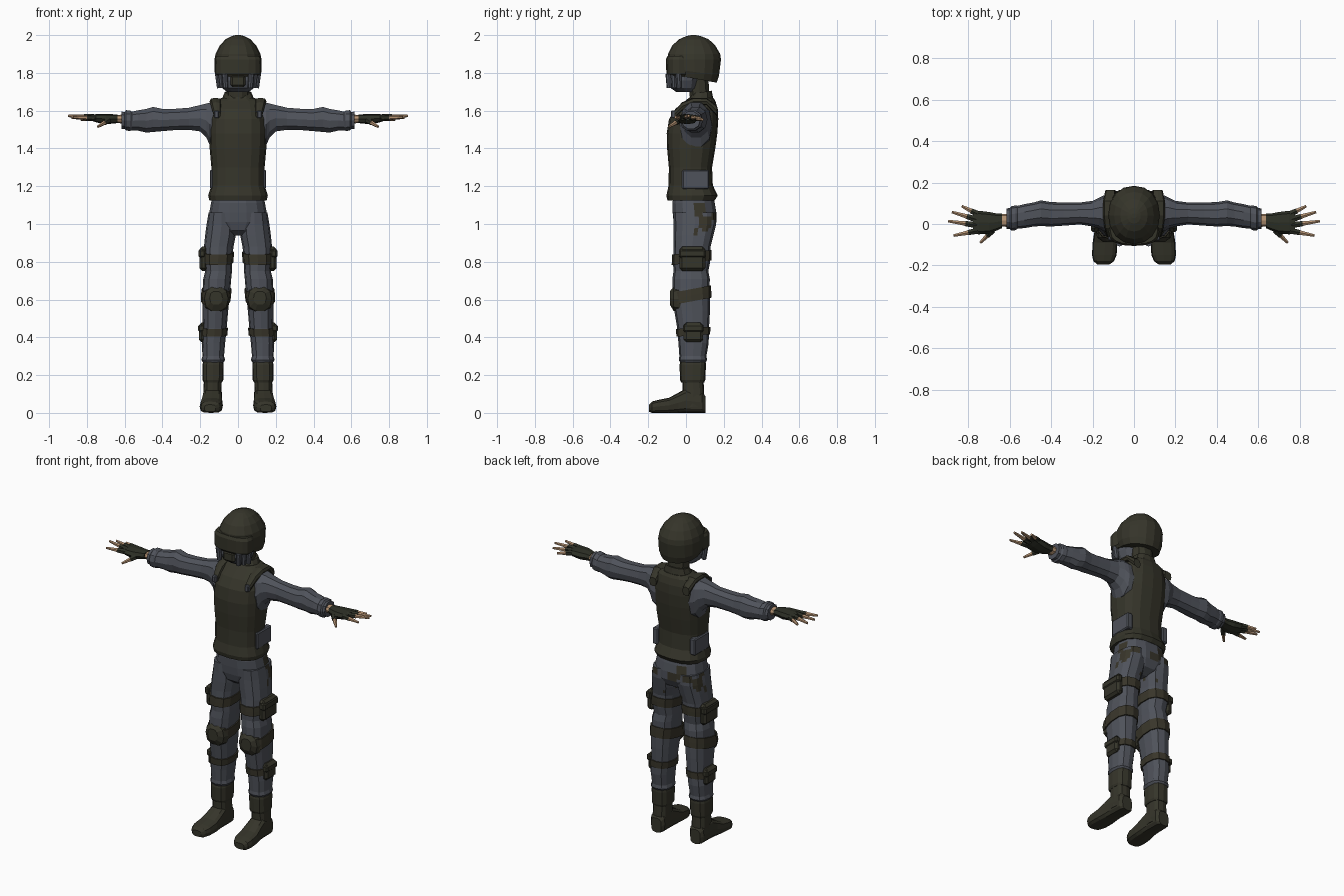
import bpy, bmesh, math
from mathutils import Vector, noise


def material(name, rgb):
    m = bpy.data.materials.new(name)
    m.diffuse_color = (*rgb, 1)
    return m


OLIVE = material("olive armour", (0.036, 0.035, 0.023))
STRAP = material("brown olive strap", (0.040, 0.036, 0.023))
CLOTH = material("blue grey cloth", (0.078, 0.085, 0.103))
GLOVE = material("dark green glove", (0.026, 0.029, 0.019))
SKIN = material("skin", (0.46, 0.29, 0.17))


def finish(name, bm, mats, mirror=False, bevel=0):
    bmesh.ops.recalc_face_normals(bm, faces=bm.faces)
    me = bpy.data.meshes.new(name)
    bm.to_mesh(me)
    bm.free()
    for m in mats:
        me.materials.append(m)
    ob = bpy.data.objects.new(name, me)
    bpy.context.collection.objects.link(ob)
    if bevel:
        b = ob.modifiers.new("bevel", 'BEVEL')
        b.width = bevel
        b.segments = 1
    if mirror:
        mod = ob.modifiers.new("mirror", 'MIRROR')
        mod.use_mirror_merge = False
    return ob


AXES = {'x': lambda t, a, b: (t, a, b),
        'y': lambda t, a, b: (a, t, b),
        'z': lambda t, a, b: (a, b, t)}


def loft(name, rings, mat, axis='z', n=12, p=2.3, mirror=False, camo=False):
    """Rings are (t, a0, a1, b0, b1[, tilt]): extents of a rounded section at t."""
    bm = bmesh.new()
    rows = []
    for t, a0, a1, b0, b1, *tilt in rings:
        row = []
        for i in range(n):
            ang = 2 * math.pi * i / n
            c, s = math.cos(ang), math.sin(ang)
            u = math.copysign(abs(c) ** (2 / p), c) if abs(c) > 1e-6 else 0
            v = math.copysign(abs(s) ** (2 / p), s) if abs(s) > 1e-6 else 0
            a = (a0 + a1) / 2 + u * (a1 - a0) / 2
            b = (b0 + b1) / 2 + v * (b1 - b0) / 2
            tt = t + (tilt[0] * v if tilt else 0)
            row.append(bm.verts.new(AXES[axis](tt, a, b)))
        rows.append(row)
    for r, q in zip(rows, rows[1:]):
        for i in range(n):
            j = (i + 1) % n
            bm.faces.new((r[i], r[j], q[j], q[i]))
    bm.faces.new(rows[0])
    bm.faces.new(rows[-1])
    if camo:
        # Irregular dark patches over the seat of the trousers
        def zone(c):
            return c.y > 0.03 and 0.9 < c.z < 1.08
        edges = {e for f in bm.faces if zone(f.calc_center_median()) for e in f.edges}
        bmesh.ops.subdivide_edges(bm, edges=list(edges), cuts=2, use_grid_fill=True)
        for f in bm.faces:
            c = f.calc_center_median()
            if zone(c) and noise.noise(Vector((c.x * 22, c.y * 22, c.z * 16))) > 0.22:
                f.material_index = 1
    return finish(name, bm, [mat, STRAP], mirror)


def sym(rings):
    """Expand (z, half_width, y0, y1[, tilt]) into full ring extents."""
    return [(r[0], -r[1], r[1], *r[2:]) for r in rings]


def box(name, x, y, z, mat, bevel=0.01, mirror=True):
    bm = bmesh.new()
    bmesh.ops.create_cube(bm, size=1)
    for v in bm.verts:
        v.co = [(lo + hi) / 2 + c * (hi - lo) for c, (lo, hi) in zip(v.co, (x, y, z))]
    return finish(name, bm, [mat], mirror, bevel)


def tube(name, p0, p1, r0, r1, mat, n=6):
    p0, p1 = Vector(p0), Vector(p1)
    d = p1 - p0
    bm = bmesh.new()
    bmesh.ops.create_cone(bm, cap_ends=True, segments=n, radius1=r0, radius2=r1, depth=d.length)
    rot = d.to_track_quat('Z', 'Y')
    for v in bm.verts:
        v.co = rot @ v.co + (p0 + p1) / 2
    return finish(name, bm, [mat], True)


# Helmet with a sloping lower rim
loft("helmet", sym([
    (1.770, 0.112, -0.075, 0.163, -0.022), (1.805, 0.124, -0.086, 0.175, -0.018),
    (1.87, 0.125, -0.098, 0.185), (1.90, 0.119, -0.096, 0.181), (1.945, 0.096, -0.073, 0.155),
    (1.978, 0.066, -0.036, 0.12), (1.995, 0.032, 0.002, 0.078), (2.0, 0.012, 0.028, 0.052)]),
    OLIVE, n=16, p=2.15)
loft("visor", sym([(1.782, 0.108, -0.094, 0.03), (1.795, 0.122, -0.104, 0.03),
                   (1.872, 0.123, -0.106, 0.03), (1.89, 0.114, -0.098, 0.03)]),
     OLIVE, n=16, p=2.5)

# Breathing mask, its filters and the neck
loft("mask", sym([(1.698, 0.055, -0.05, 0.04), (1.72, 0.085, -0.082, 0.06),
                  (1.76, 0.1, -0.095, 0.07), (1.80, 0.1, -0.09, 0.08)]), CLOTH, n=12)
box("mask_front", (-0.04, 0.04), (-0.1, -0.06), (1.725, 1.79), OLIVE, 0.012, False)
for k in range(3):
    tube("mask_filter", (0.066 + 0.016 * k, -0.088 + 0.026 * k, 1.72),
         (0.07 + 0.018 * k, -0.092 + 0.026 * k, 1.795), 0.014, 0.017, CLOTH, 8)
loft("neck", sym([(1.64, 0.062, 0.02, 0.13), (1.78, 0.06, 0.01, 0.12)]), OLIVE, n=10)
loft("collar", sym([(1.645, 0.092, 0.005, 0.148), (1.68, 0.078, 0.022, 0.14, 0.005),
                    (1.698, 0.07, 0.03, 0.136, 0.008)]), OLIVE)

# Armoured vest
loft("vest", sym([
    (1.125, 0.152, -0.098, 0.152), (1.15, 0.158, -0.104, 0.168), (1.205, 0.141, -0.092, 0.142),
    (1.30, 0.141, -0.091, 0.138), (1.40, 0.15, -0.1, 0.155), (1.48, 0.152, -0.102, 0.166),
    (1.555, 0.15, -0.09, 0.171), (1.61, 0.14, -0.056, 0.168), (1.65, 0.124, -0.005, 0.156),
    (1.668, 0.085, 0.015, 0.145)]), OLIVE, n=16, p=2.6)
loft("shoulder_strap", [(-0.062, 0.092, 0.13, 1.56, 1.6), (-0.02, 0.09, 0.142, 1.6, 1.645),
                        (0.04, 0.088, 0.15, 1.63, 1.668), (0.11, 0.088, 0.15, 1.63, 1.666),
                        (0.165, 0.09, 0.138, 1.57, 1.625)], OLIVE, 'y', 8, 3, True)
box("strap_buckle", (0.1, 0.126), (-0.08, -0.05), (1.56, 1.6), CLOTH, 0.005)
box("side_pouch", (0.11, 0.148), (-0.02, 0.122), (1.185, 1.287), CLOTH, 0.006)

# Sleeves with folds and a cuff
loft("sleeve", [
    (0.10, -0.03, 0.14, 1.39, 1.64), (0.147, -0.034, 0.138, 1.405, 1.648),
    (0.168, -0.022, 0.128, 1.455, 1.642), (0.20, -0.012, 0.112, 1.487, 1.633),
    (0.26, -0.002, 0.104, 1.496, 1.618), (0.34, -0.008, 0.104, 1.494, 1.612),
    (0.40, -0.012, 0.106, 1.489, 1.612), (0.45, -0.010, 0.114, 1.484, 1.623),
    (0.485, -0.012, 0.104, 1.481, 1.612), (0.53, -0.020, 0.096, 1.492, 1.604),
    (0.562, -0.022, 0.088, 1.494, 1.597), (0.572, -0.03, 0.09, 1.49, 1.604),
    (0.592, -0.032, 0.086, 1.492, 1.605), (0.6, -0.024, 0.078, 1.502, 1.595),
    (0.616, -0.024, 0.075, 1.502, 1.597)], CLOTH, 'x', 10, 2.2, True)

# Hands in fingerless gloves
loft("wrist", [(0.605, -0.014, 0.05, 1.53, 1.58), (0.65, -0.012, 0.048, 1.538, 1.576)],
     SKIN, 'x', 8, 2.2, True)
loft("glove", [(0.638, -0.02, 0.05, 1.534, 1.579), (0.66, -0.03, 0.05, 1.532, 1.581),
               (0.70, -0.046, 0.058, 1.528, 1.583), (0.75, -0.05, 0.064, 1.538, 1.582),
               (0.778, -0.046, 0.062, 1.547, 1.577)], GLOVE, 'x', 8, 2.6, True)
FINGERS = [("little_finger", (0.755, 0.048, 1.562), (0.832, 0.086, 1.553)),
           ("ring_finger", (0.76, 0.022, 1.564), (0.88, 0.058, 1.563)),
           ("middle_finger", (0.76, -0.006, 1.564), (0.898, 0.014, 1.573)),
           ("index_finger", (0.755, -0.032, 1.562), (0.872, -0.056, 1.565)),
           ("thumb", (0.685, -0.032, 1.55), (0.742, -0.09, 1.515))]
for name, p0, p1 in FINGERS:
    mid = Vector(p0).lerp(Vector(p1), 0.4)
    tube(name + "_glove", p0, mid, 0.017, 0.0145, GLOVE)
    tube(name, mid, p1, 0.0125, 0.007, SKIN)

# Trousers
loft("trouser_seat", sym([
    (1.135, 0.138, -0.07, 0.148), (1.11, 0.143, -0.075, 0.155), (1.06, 0.152, -0.073, 0.163),
    (1.01, 0.155, -0.068, 0.163), (0.965, 0.11, -0.055, 0.14), (0.938, 0.05, -0.02, 0.09)]),
    CLOTH, n=14, p=2.5, camo=True)
LEG = [(1.06, 0.02, 0.156, -0.068, 0.158), (1.0, 0.008, 0.166, -0.066, 0.16),
       (0.94, 0.012, 0.174, -0.066, 0.145), (0.88, 0.024, 0.18, -0.065, 0.13),
       (0.80, 0.032, 0.18, -0.069, 0.128), (0.75, 0.032, 0.174, -0.066, 0.118),
       (0.71, 0.036, 0.184, -0.072, 0.126), (0.66, 0.04, 0.186, -0.072, 0.125),
       (0.60, 0.046, 0.19, -0.073, 0.128), (0.54, 0.052, 0.188, -0.062, 0.127),
       (0.45, 0.06, 0.186, -0.047, 0.122), (0.37, 0.068, 0.192, -0.04, 0.12),
       (0.30, 0.074, 0.188, -0.035, 0.108), (0.28, 0.068, 0.194, -0.038, 0.112),
       (0.262, 0.08, 0.182, -0.028, 0.1)]
loft("trouser_leg", LEG, CLOTH, n=12, p=2.5, mirror=True, camo=True)


def leg_ring(z, grow, tilt):
    for hi, lo in zip(LEG, LEG[1:]):
        if hi[0] >= z >= lo[0]:
            f = (hi[0] - z) / (hi[0] - lo[0])
            e = [a + (b - a) * f for a, b in zip(hi[1:], lo[1:])]
            return (z, e[0] - grow, e[1] + grow, e[2] - grow, e[3] + grow, tilt)


# Straps around the legs
for name, z0, z1, tilt in [("thigh_strap", 0.795, 0.85, 0.012), ("knee_strap", 0.59, 0.655, 0.02),
                           ("calf_strap", 0.41, 0.45, 0.006)]:
    loft(name, [leg_ring(z, 0.007, tilt) for z in (z0, (z0 + z1) / 2, z1)],
         STRAP, n=12, p=2.5, mirror=True)

# Knee pads and leg pouches
loft("knee_pad", [(-0.03, 0.044, 0.186, 0.53, 0.675), (-0.066, 0.052, 0.178, 0.538, 0.668),
                  (-0.086, 0.082, 0.15, 0.572, 0.645)], OLIVE, 'y', 10, 2.5, True)
box("thigh_pouch", (0.16, 0.204), (-0.034, 0.102), (0.752, 0.88), OLIVE, 0.014)
box("thigh_pouch_flap", (0.17, 0.209), (-0.038, 0.106), (0.82, 0.868), OLIVE, 0.01)
box("calf_pouch", (0.17, 0.207), (-0.012, 0.09), (0.374, 0.478), OLIVE, 0.014)
box("calf_pouch_flap", (0.175, 0.211), (-0.015, 0.093), (0.428, 0.468), OLIVE, 0.008)

# Gaiters and boots
loft("gaiter", [(0.272, 0.079, 0.184, -0.03, 0.104), (0.255, 0.076, 0.188, -0.034, 0.106),
                (0.175, 0.078, 0.188, -0.032, 0.102), (0.162, 0.084, 0.182, -0.026, 0.097)],
     OLIVE, n=12, p=2.8, mirror=True)
loft("boot_shaft", [(0.19, 0.088, 0.18, -0.02, 0.092), (0.11, 0.086, 0.183, -0.018, 0.096),
                    (0.03, 0.084, 0.186, -0.03, 0.098)], OLIVE, n=12, p=2.8, mirror=True)
loft("boot_foot", [
    (0.102, 0.1, 0.17, 0.0, 0.09), (0.085, 0.086, 0.184, 0.0, 0.11), (0.0, 0.084, 0.188, 0.0, 0.13),
    (-0.04, 0.082, 0.192, 0.0, 0.107), (-0.09, 0.08, 0.2, 0.0, 0.08),
    (-0.15, 0.084, 0.203, 0.0, 0.068), (-0.18, 0.097, 0.196, 0.0, 0.06),
    (-0.195, 0.118, 0.178, 0.006, 0.044)], OLIVE, 'y', 12, 3.2, True)
